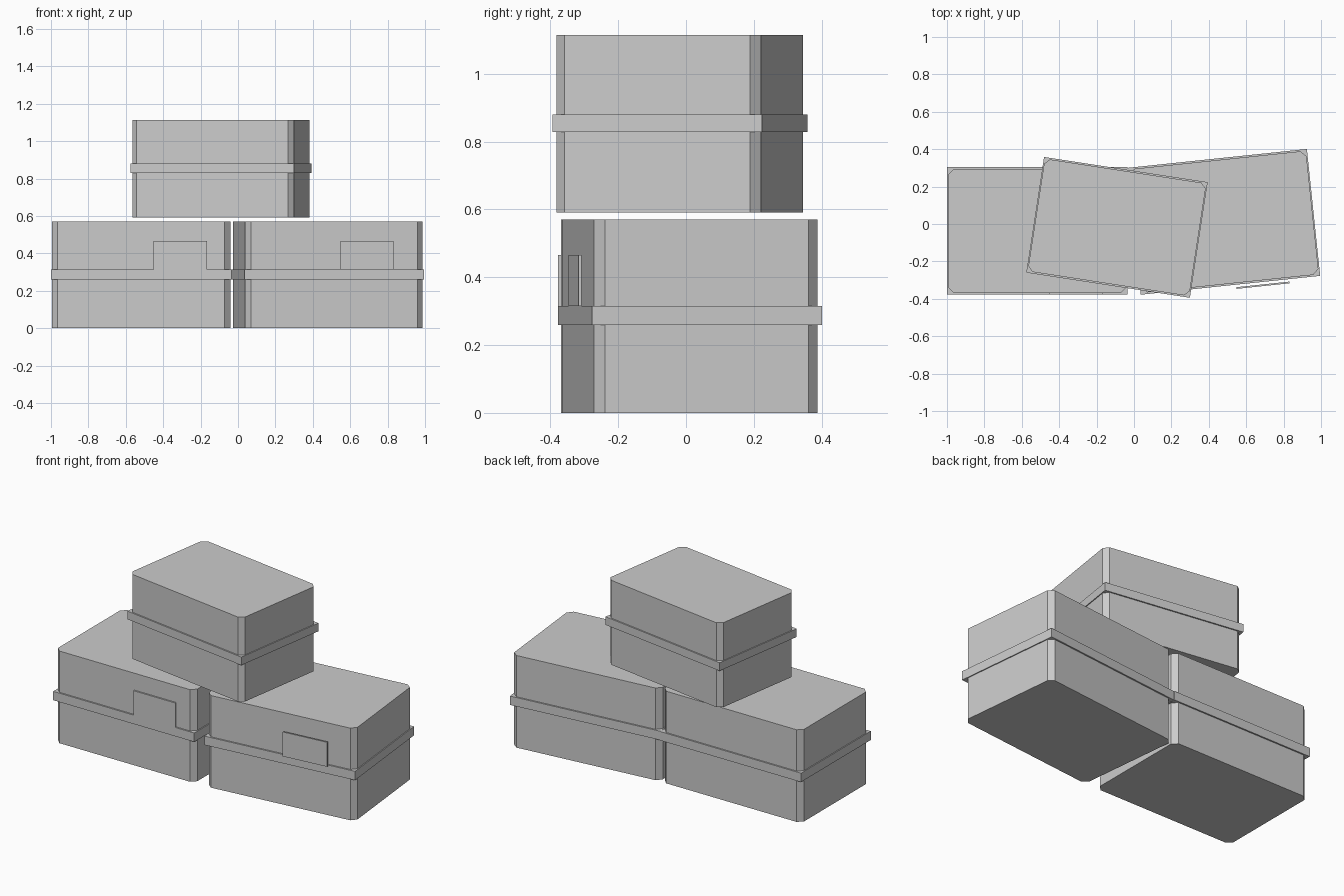
import bpy
import bmesh
from math import radians
from mathutils import Matrix, Vector

default = bpy.data.objects.get("Cube")
if default:
    bpy.data.objects.remove(default, do_unlink=True)

grey = bpy.data.materials.new("light_grey")
grey.use_nodes = True
colour = (0.6, 0.6, 0.6, 1)
grey.diffuse_color = colour
grey.node_tree.nodes["Principled BSDF"].inputs["Base Color"].default_value = colour


def block(name, size, centre, placement, chamfer=0):
    """Flat-shaded block; chamfer cuts only the upright corners."""
    bm = bmesh.new()
    bmesh.ops.create_cube(bm, size=1)
    bmesh.ops.scale(bm, vec=size, verts=bm.verts)
    if chamfer:
        upright = [e for e in bm.edges
                   if abs(e.verts[0].co.z - e.verts[1].co.z) > size[2] / 2]
        bmesh.ops.bevel(bm, geom=upright, offset=chamfer, segments=1,
                        affect='EDGES', profile=0.5)
    bmesh.ops.translate(bm, vec=centre, verts=bm.verts)
    mesh = bpy.data.meshes.new(name)
    bm.to_mesh(mesh)
    bm.free()
    mesh.materials.append(grey)
    obj = bpy.data.objects.new(name, mesh)
    bpy.context.collection.objects.link(obj)
    obj.matrix_world = placement
    return obj


WIDTH, DEPTH, HEIGHT = 0.965, 0.682, 0.57


def crate(name, location, angle, scale=1, latch=None):
    place = (Matrix.Translation(Vector(location))
             @ Matrix.Rotation(radians(angle), 4, 'Z') @ Matrix.Scale(scale, 4))
    # Body with chamfered uprights
    block(name + "_body", (WIDTH - 0.012, DEPTH - 0.018, HEIGHT),
          (0, 0, HEIGHT / 2), place, 0.03)
    # Sharp-cornered band around the middle
    block(name + "_band", (WIDTH, DEPTH, 0.055), (0, 0, 0.287), place)
    # Thin latch plate above the band on the front
    if latch:
        x, y = latch
        block(name + "_latch", (0.286, 0.009, 0.151), (x, y, 0.39), place)


crate("right_crate", (-0.5175, -0.037, 0), 0, latch=(0.21, -DEPTH / 2 + 0.0045))
crate("left_crate", (0.48, 0.0115, 0), 6, latch=(0.173, -0.359))
crate("top_crate", (-0.091, -0.018, 0.591), -8.75, scale=0.917)
